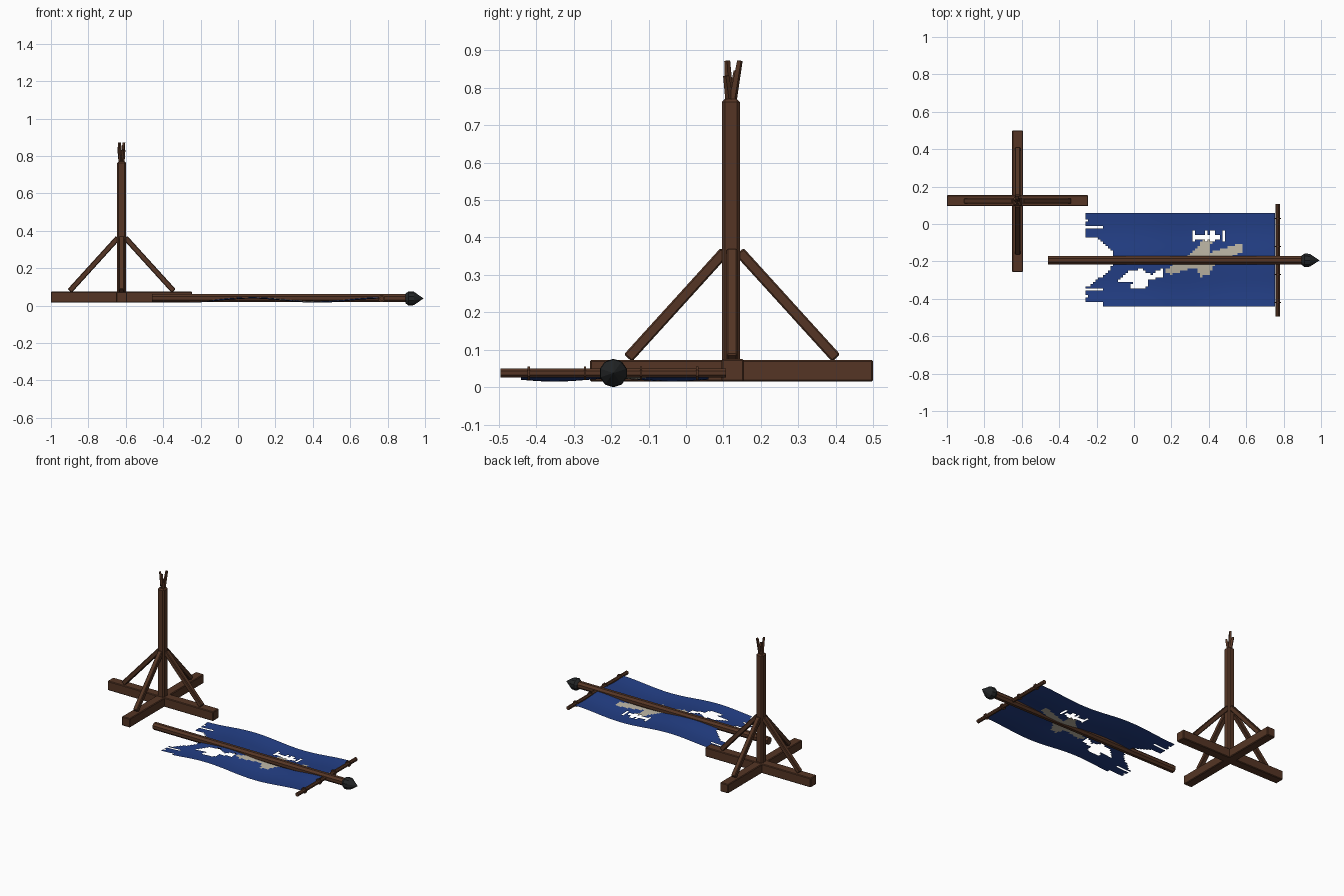
import bpy, bmesh, math
from mathutils import Vector

cube = bpy.data.objects.get("Cube")
if cube:
    bpy.data.objects.remove(cube, do_unlink=True)


def material(name, rgb):
    m = bpy.data.materials.new(name)
    m.use_nodes = True
    m.diffuse_color = (*rgb, 1)
    bsdf = m.node_tree.nodes["Principled BSDF"]
    bsdf.inputs["Base Color"].default_value = (*rgb, 1)
    bsdf.inputs["Roughness"].default_value = 0.9
    return m


WOOD = material("brown wood", (0.09, 0.036, 0.018))
IRON = material("dark iron", (0.017, 0.019, 0.02))
BLUE = material("blue cloth", (0.017, 0.05, 0.24))
PALE = material("pale emblem", (0.5, 0.46, 0.37))


def finish(name, bm, *mats):
    mesh = bpy.data.meshes.new(name)
    bm.to_mesh(mesh)
    bm.free()
    for m in mats:
        mesh.materials.append(m)
    obj = bpy.data.objects.new(name, mesh)
    bpy.context.collection.objects.link(obj)
    return obj


def bar(name, a, b, width, sides=4, mat=WOOD, tip=1.0, bevel=0.0):
    """Straight bar from a to b; four sides give a square timber."""
    a, b = Vector(a), Vector(b)
    r = width / 2 / math.cos(math.pi / sides)
    bm = bmesh.new()
    bmesh.ops.create_cone(bm, cap_ends=True, segments=sides, radius1=r, radius2=r * tip,
                          depth=(b - a).length)
    # Turn the profile so its flats face the axes
    for v in bm.verts:
        x, y = v.co.x, v.co.y
        t = math.pi / sides
        v.co.x, v.co.y = x * math.cos(t) - y * math.sin(t), x * math.sin(t) + y * math.cos(t)
    turn = (b - a).to_track_quat("Z", "Y")
    for v in bm.verts:
        v.co = turn @ v.co + (a + b) / 2
    obj = finish(name, bm, mat)
    if bevel:
        mod = obj.modifiers.new("worn edges", "BEVEL")
        mod.width = bevel
        mod.segments = 1
    return obj


# Stand: crossed feet, post and four braces
CX, CY = -0.622, 0.123
bar("foot_beam_x", (-1, CY + 0.002, 0.045), (-0.245, CY + 0.002, 0.045), 0.06, bevel=0.004)
bar("foot_beam_y", (CX, -0.257, 0.044), (CX, 0.5, 0.044), 0.058, bevel=0.004)
bar("post", (CX, CY - 0.003, 0.02), (CX, CY - 0.003, 0.77), 0.048, bevel=0.008)
for i, (dx, dy) in enumerate([(1, 0), (-1, 0), (0, 1), (0, -1)]):
    bar(f"brace_{i + 1}",
        (CX + dx * 0.278, CY + dy * 0.278, 0.078),
        (CX + dx * 0.02, CY + dy * 0.02, 0.362), 0.029, bevel=0.004)

# Splinters at the broken top of the post
for i, (dx, dy, top) in enumerate([(0.012, 0.021, 0.872), (-0.012, -0.013, 0.872),
                                   (0.012, -0.016, 0.832), (-0.016, 0.012, 0.845)]):
    bar(f"splinter_{i + 1}", (CX + dx * 0.3, CY - 0.003 + dy * 0.2, 0.76),
        (CX + dx, CY + dy, top), 0.016, tip=0.7)

# Fallen banner pole with crossbar and rings
PY, PZ = -0.194, 0.038
bar("banner_pole", (-0.46, PY, PZ + 0.002), (0.91, PY, PZ + 0.002), 0.044, sides=8)
bar("crossbar", (0.768, -0.495, PZ), (0.768, 0.107, PZ), 0.023, sides=8)
for i in range(4):
    y = -0.42 + i * 0.15
    bar(f"cloth_ring_{i + 1}", (0.768, y - 0.003, PZ), (0.768, y + 0.003, PZ), 0.036, sides=8)

# Iron finial, turned around the pole axis
bm = bmesh.new()
profile = [(0.896, 0), (0.896, 0.026), (0.912, 0.038), (0.94, 0.036), (0.992, 0)]
verts = [bm.verts.new((x, PY, PZ + r)) for x, r in profile]
edges = [bm.edges.new(pair) for pair in zip(verts, verts[1:])]
bmesh.ops.spin(bm, geom=verts + edges, cent=(0, PY, PZ), axis=(1, 0, 0),
               angle=math.tau, steps=10)
bmesh.ops.remove_doubles(bm, verts=bm.verts, dist=0.0005)
bmesh.ops.recalc_face_normals(bm, faces=bm.faces)
finish("finial", bm, IRON)


def inside(x, y, poly):
    hit = False
    for (x1, y1), (x2, y2) in zip(poly, poly[1:] + poly[:1]):
        if (y1 > y) != (y2 > y) and x < x1 + (y - y1) * (x2 - x1) / (y2 - y1):
            hit = not hit
    return hit


# Areas of the cloth: large tear, ragged end and emblem pieces
TEAR = [(-0.1, -0.31), (-0.03, -0.25), (0.04, -0.24), (0.09, -0.27), (0.16, -0.23),
        (0.15, -0.28), (0.08, -0.3), (0.06, -0.35), (-0.03, -0.35), (0, -0.31)]
RAGGED = [(-0.3, -0.07), (-0.2, -0.07), (-0.12, -0.14), (-0.11, -0.21), (-0.14, -0.26),
          (-0.2, -0.3), (-0.24, -0.335), (-0.3, -0.335)]
EMBLEM = [
    [(0.16, -0.25), (0.28, -0.18), (0.36, -0.1), (0.4, -0.1), (0.41, -0.15), (0.58, -0.1),
     (0.58, -0.15), (0.44, -0.21), (0.4, -0.27), (0.36, -0.28), (0.33, -0.23), (0.2, -0.27)],
    [(0.36, -0.1), (0.38, -0.055), (0.44, -0.06), (0.42, -0.11)],
]
SLITS = [(-0.012, -0.165), (-0.35, -0.16), (-0.425, -0.165), (0.02, -0.245), (-0.385, -0.245)]


def torn(x, y):
    if inside(x, y, TEAR) or inside(x, y, RAGGED):
        return True
    if any(abs(y - sy) < 0.0065 and x < end for sy, end in SLITS):
        return True
    if y < -0.428 and x < -0.16:
        return True
    # Small ladder-shaped tear
    if abs(y + 0.066) < 0.012 and 0.33 < x < 0.46:
        return True
    return abs(y + 0.066) < 0.033 and any(abs(x - c) < 0.008 for c in (0.32, 0.385, 0.42, 0.475))


# Ragged wavy cloth
bm = bmesh.new()
bmesh.ops.create_grid(bm, x_segments=76, y_segments=42, size=0.5)
for v in bm.verts:
    x, y = v.co.x * 1.012 + 0.247, v.co.y * 0.5 - 0.19
    wave = 0.011 * math.sin((x + 0.1) * 9) + 0.004 * math.cos((y - PY) * 20)
    v.co = (x, y, 0.03 + wave)
gone = []
for f in bm.faces:
    c = f.calc_center_median()
    f.smooth = True
    f.material_index = int(any(inside(c.x, c.y, p) for p in EMBLEM))
    if torn(c.x, c.y):
        gone.append(f)
bmesh.ops.delete(bm, geom=gone, context="FACES")
finish("banner_cloth", bm, BLUE, PALE)
